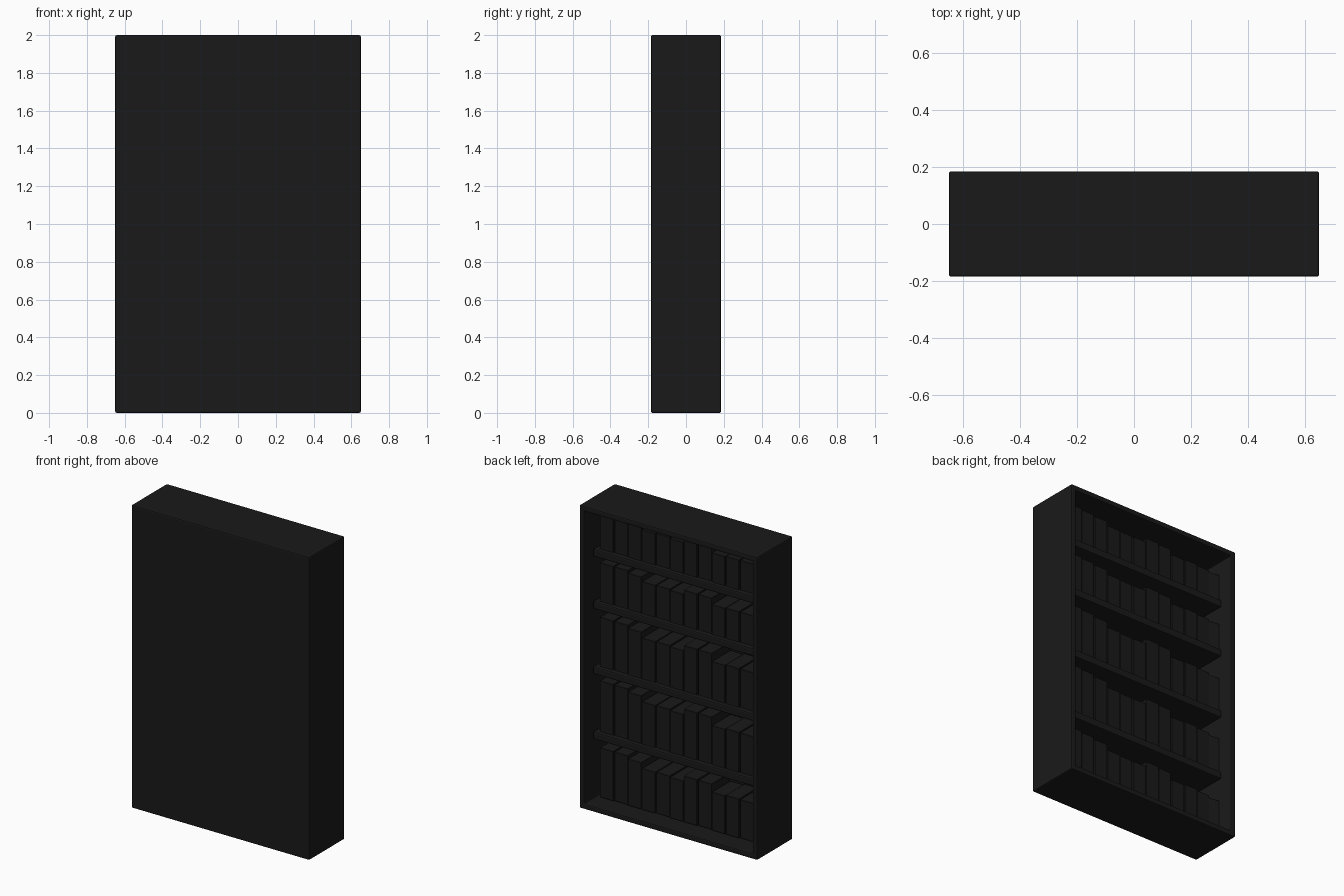
import bpy, bmesh, math
from mathutils import Matrix, Vector

if "Cube" in bpy.data.objects:
    bpy.data.objects.remove(bpy.data.objects["Cube"])

W, D, H, T = 1.30, 0.37, 2.0, 0.05   # case size and board thickness

dark = bpy.data.materials.new("dark_wood")
dark.diffuse_color = (0.01, 0.01, 0.01, 1)
dark.use_nodes = True
dark.node_tree.nodes["Principled BSDF"].inputs["Base Color"].default_value = dark.diffuse_color


def finish(name, bm, bevel=0.0, segments=2):
    mesh = bpy.data.meshes.new(name)
    bmesh.ops.recalc_face_normals(bm, faces=bm.faces)
    bm.to_mesh(mesh)
    bm.free()
    obj = bpy.data.objects.new(name, mesh)
    bpy.context.collection.objects.link(obj)
    mesh.materials.append(dark)
    if bevel:
        mod = obj.modifiers.new("bevel", 'BEVEL')
        mod.width, mod.segments = bevel, segments
    return obj


def add_box(bm, lo, hi, turn=0.0):
    lo, hi = Vector(lo), Vector(hi)
    m = (Matrix.Translation((lo + hi) / 2) @ Matrix.Rotation(turn, 4, 'Z')
         @ Matrix.Diagonal((*(hi - lo), 1)))
    return bmesh.ops.create_cube(bm, size=1, matrix=m)


# Case: one box hollowed out from its open +y side
bm = bmesh.new()
add_box(bm, (-W / 2, -D / 2, 0), (W / 2, D / 2, H))
bm.normal_update()
mouth = [f for f in bm.faces if f.normal.y > 0.9]
bmesh.ops.inset_region(bm, faces=mouth, thickness=T)
inner = bmesh.ops.extrude_discrete_faces(bm, faces=mouth)["faces"]
bmesh.ops.translate(bm, verts=inner[0].verts, vec=(0, T - D, 0))
finish("case", bm, 0.008)

# Shelves: rounded boards set back from the opening
shelf_tops = [0.482, 0.912, 1.342, 1.688]
for i, z in enumerate(shelf_tops):
    bm = bmesh.new()
    add_box(bm, (-W / 2 + T - 0.01, -D / 2 + T - 0.01, z - T), (W / 2 - T + 0.01, 0.10, z))
    finish(f"shelf_{i + 1}", bm, 0.008)

# Books: the same row on every level, scaled to the space above the shelf
heights = [1, 0.99, 0.94, 0.83, 0.83, 0.82, 0.93, 0.92, 0.77, 0.79, 0.78, 0.73]
row_heights = [0.325, 0.335, 0.325, 0.255, 0.25]
STEP = 0.102
for r, (z, tall) in enumerate(zip([T] + shelf_tops, row_heights)):
    bm = bmesh.new()
    for i, h in enumerate(heights):
        x = 0.576 - STEP * i
        last = i == len(heights) - 1
        turn = math.radians(-7 if last else 0)
        shift = 0.02 if last else 0
        front = 0.075 - 0.006 * (i % 3 == 1)
        add_box(bm, (x - 0.097 + shift, -0.12, z - 0.002),
                (x + shift - 0.02 * last, front, z + tall * h), turn)
    finish(f"book_row_{r + 1}", bm, 0.002, 1)
